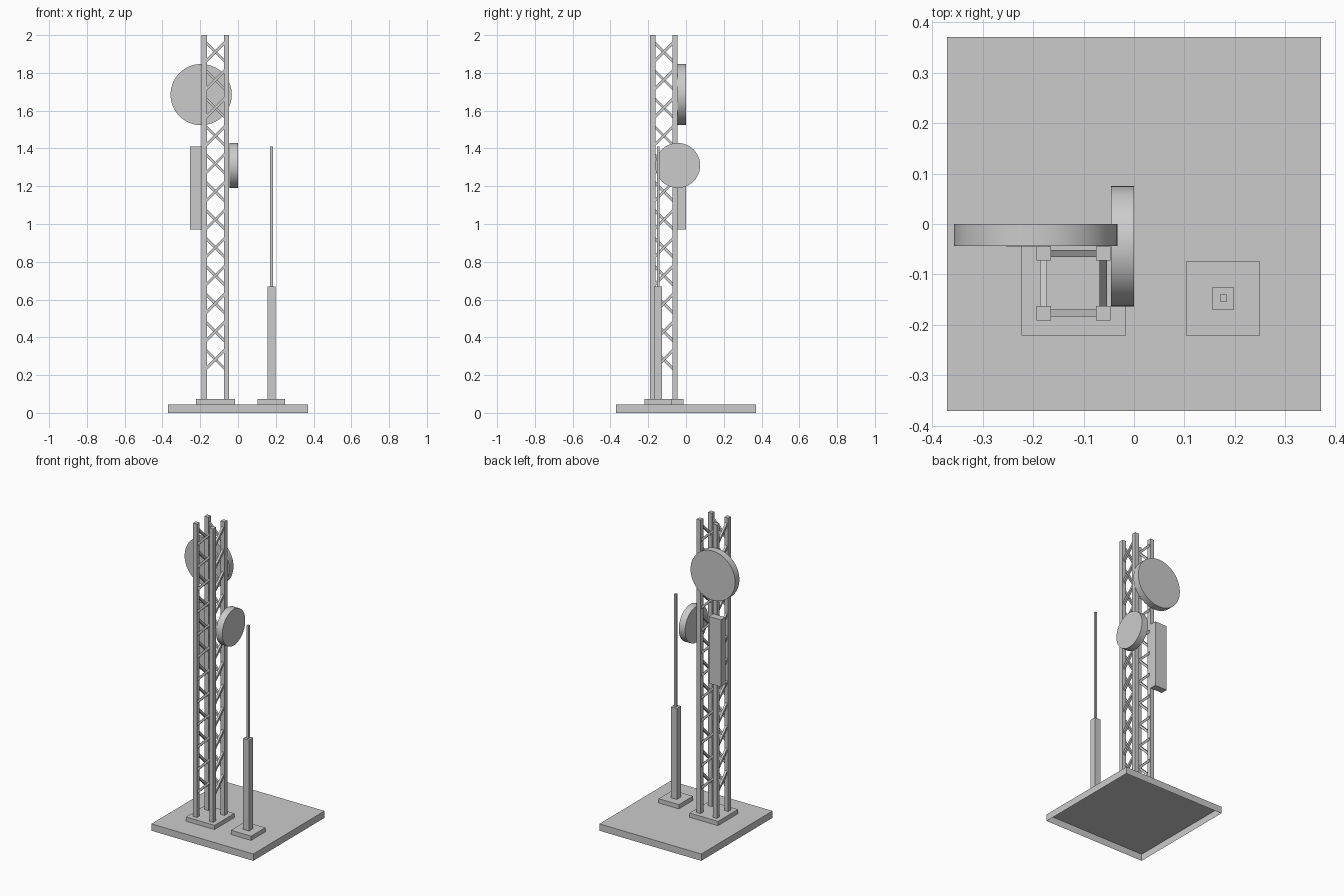
import bpy, bmesh, math
from mathutils import Matrix, Vector

if "Cube" in bpy.data.objects:
    bpy.data.objects.remove(bpy.data.objects["Cube"])


def finish(name, bm):
    me = bpy.data.meshes.new(name)
    bm.to_mesh(me)
    bm.free()
    ob = bpy.data.objects.new(name, me)
    bpy.context.collection.objects.link(ob)
    return ob


def add_box(bm, lo, hi):
    lo, hi = Vector(lo), Vector(hi)
    m = Matrix.Translation((lo + hi) / 2) @ Matrix.Diagonal((*(hi - lo), 1))
    bmesh.ops.create_cube(bm, size=1, matrix=m)


def box(name, lo, hi, open_bottom=False):
    bm = bmesh.new()
    add_box(bm, lo, hi)
    if open_bottom:
        bm.normal_update()
        bmesh.ops.delete(bm, geom=[f for f in bm.faces if f.normal.z < -0.9], context='FACES')
    return finish(name, bm)


def disc(name, center, radius, depth, rot):
    bm = bmesh.new()
    bmesh.ops.create_cone(bm, cap_ends=True, segments=64, radius1=radius, radius2=radius,
                          depth=depth, matrix=Matrix.Translation(center) @ rot)
    ob = finish(name, bm)
    bpy.ops.object.select_all(action='DESELECT')
    ob.select_set(True)
    bpy.context.view_layer.objects.active = ob
    bpy.ops.object.shade_smooth_by_angle(angle=math.radians(40))


# ground slab (open underneath) and the two footings
box("base_slab", (-0.37, -0.37, 0), (0.37, 0.37, 0.045), True)
box("tower_footing", (-0.223, -0.221, 0.045), (-0.016, -0.014, 0.073))
box("mast_footing", (0.103, -0.221, 0.045), (0.25, -0.074, 0.073))

# whip antenna mast
box("mast", (0.155, -0.169, 0.073), (0.198, -0.126, 0.67))
box("mast_whip", (0.17, -0.154, 0.67), (0.184, -0.14, 1.41))

# four tower legs
CX, CY, HALF, LEG = -0.12, -0.1175, 0.059, 0.0142
for i, (sx, sy) in enumerate([(-1, -1), (1, -1), (1, 1), (-1, 1)]):
    x, y = CX + sx * HALF, CY + sy * HALF
    box(f"tower_leg_{i + 1}", (x - LEG, y - LEG, 0.073), (x + LEG, y + LEG, 2.0))

# diagonal braces: each side rises the same way round the tower
for side, label in enumerate(["front", "right", "back", "left"]):
    bm = bmesh.new()
    turn = Matrix.Translation((CX, CY, 0)) @ Matrix.Rotation(side * math.pi / 2, 4, 'Z')
    for k in range(12):
        z = 0.283 + k * 0.148
        m = (turn @ Matrix.Translation((0, -HALF, z)) @ Matrix.Rotation(-math.pi / 4, 4, 'Y')
             @ Matrix.Diagonal((0.15, 0.0142, 0.0142, 1)))
        bmesh.ops.create_cube(bm, size=1, matrix=m)
    finish(f"braces_{label}", bm)

# dishes and panel antenna
disc("large_dish", (-0.195, -0.022, 1.685), 0.162, 0.044, Matrix.Rotation(math.pi / 2, 4, 'X'))
disc("small_dish", (-0.023, -0.044, 1.31), 0.119, 0.046, Matrix.Rotation(math.pi / 2, 4, 'Y'))
box("panel_antenna", (-0.254, -0.045, 0.97), (-0.166, 0.0, 1.41))
